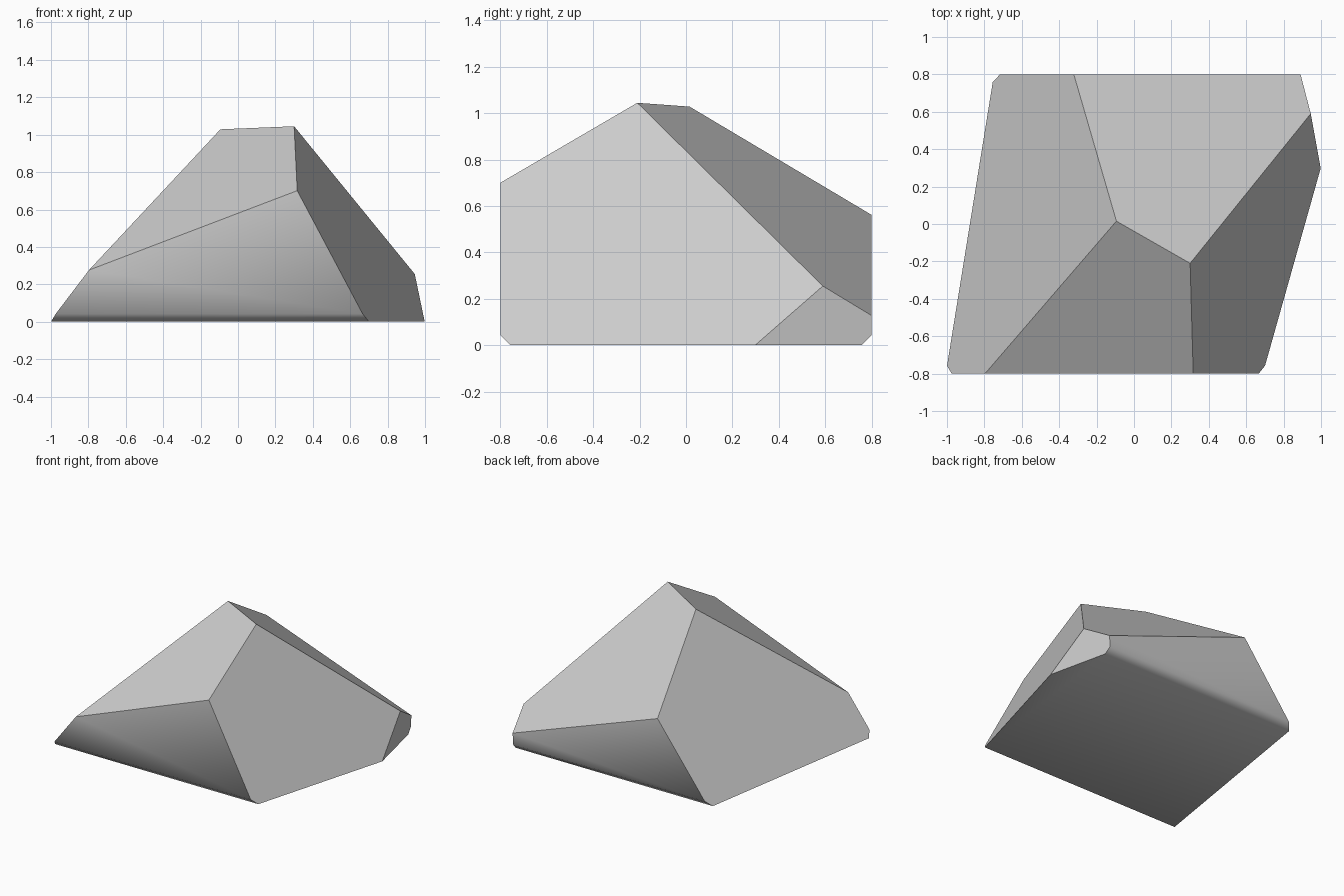
import bpy
import bmesh
from mathutils import Vector

cube = bpy.data.objects.get("Cube")
if cube:
    bpy.data.objects.remove(cube, do_unlink=True)

# Stone colour
grey = bpy.data.materials.new("stone_grey")
grey.use_nodes = True
colour = (0.6, 0.6, 0.6, 1)
grey.diffuse_color = colour
grey.node_tree.nodes["Principled BSDF"].inputs["Base Color"].default_value = colour

# Rough block, deep enough to be cut down
bm = bmesh.new()
bmesh.ops.create_cube(bm, size=1)
bmesh.ops.scale(bm, vec=(2.6, 1.6, 1.4), verts=bm.verts)
bmesh.ops.translate(bm, vec=(0, 0, 0.7), verts=bm.verts)

# Chamfer the long bottom edges at front and back
bottom = [e for e in bm.edges
          if all(v.co.z < 0.01 for v in e.verts)
          and abs(e.verts[0].co.y - e.verts[1].co.y) < 0.01]
bmesh.ops.bevel(bm, geom=bottom, offset=0.042, segments=1, affect='EDGES')


def slice_off(a, b, c):
    """Cut along the plane of three points, keep the inner side and cap it."""
    a, b, c = Vector(a), Vector(b), Vector(c)
    normal = (b - a).cross(c - a).normalized()
    if normal.dot(Vector((0, 0, 0.2)) - a) > 0:
        normal.negate()
    cut = bmesh.ops.bisect_plane(
        bm, geom=bm.verts[:] + bm.edges[:] + bm.faces[:], dist=1e-5,
        plane_co=a, plane_no=normal, clear_outer=True)
    rim = [g for g in cut["geom_cut"] if isinstance(g, bmesh.types.BMEdge)]
    bmesh.ops.edgeloop_fill(bm, edges=rim)


# Facets meeting along the short ridge
ridge_back = (-0.09, 0.02, 1.033)
ridge_front = (0.30, -0.21, 1.045)
spur = (0.945, 0.59, 0.255)
foot = (1.0, 0.29, 0)

slice_off((-1, -0.76, 0), (-0.755, 0.76, 0), ridge_back)    # left slope
slice_off(ridge_back, ridge_front, (-0.8, -0.8, 0.275))     # front slope
slice_off(ridge_front, (-0.33, 0.8, 0.565), spur)           # back slope
slice_off(ridge_front, (0.70, -0.76, 0), spur)              # right slope
slice_off(foot, spur, (0.89, 0.8, 0.12))                    # small corner facet

bmesh.ops.recalc_face_normals(bm, faces=bm.faces)

# Only the chamfers blend softly; every cut stays crisp
for face in bm.faces:
    face.smooth = True
for edge in bm.edges:
    p, q = (v.co for v in edge.verts)
    edge.smooth = max(p.z, q.z) < 0.06 and abs(p.y - q.y) < 0.005

mesh = bpy.data.meshes.new("rock")
bm.to_mesh(mesh)
bm.free()
mesh.materials.append(grey)
rock = bpy.data.objects.new("rock", mesh)
bpy.context.collection.objects.link(rock)
